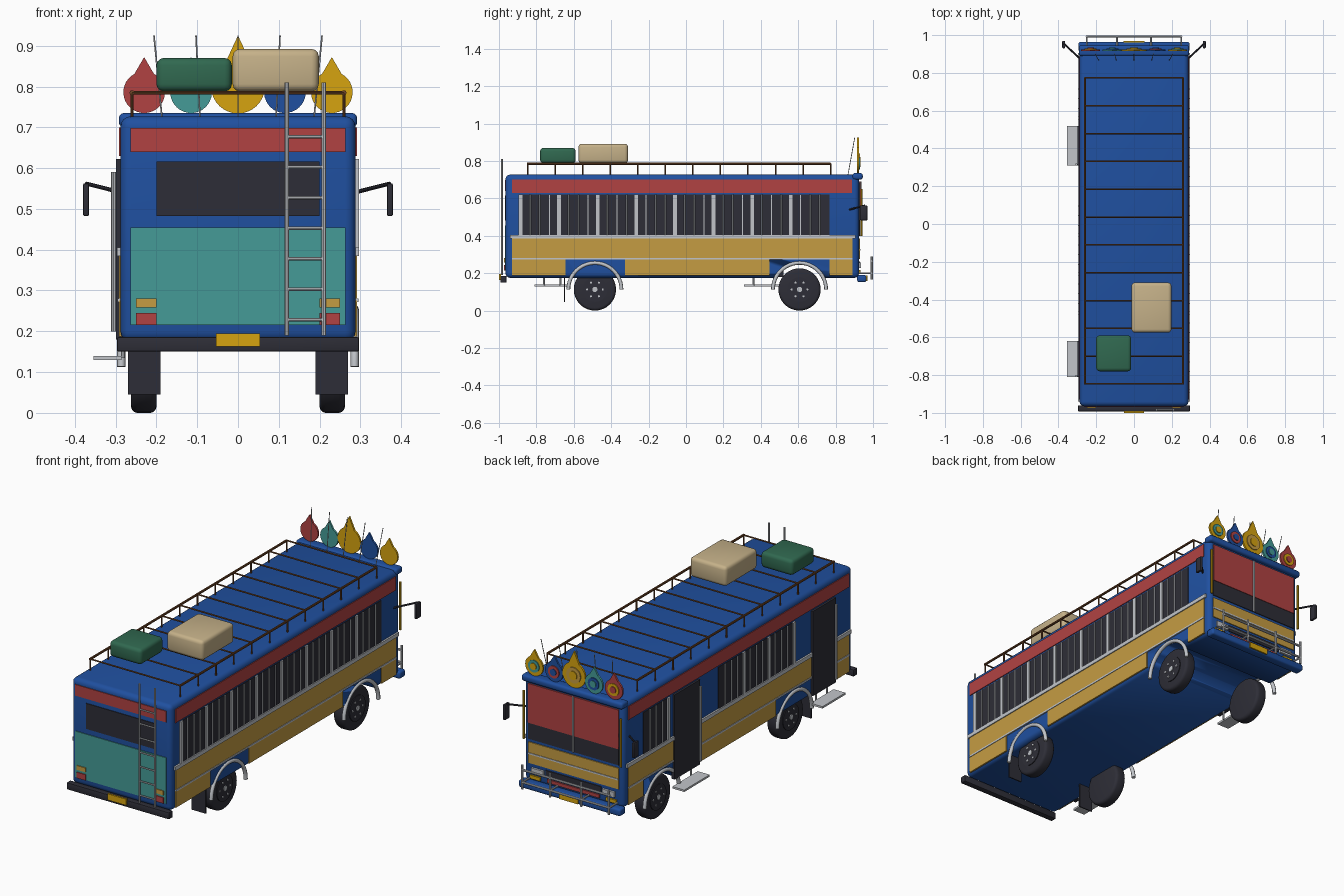
import bpy, bmesh, math
from mathutils import Vector

old = bpy.data.objects.get("Cube")
if old:
    bpy.data.objects.remove(old, do_unlink=True)


def material(name, rgb):
    m = bpy.data.materials.new(name)
    m.use_nodes = True
    m.diffuse_color = (*rgb, 1)
    m.node_tree.nodes["Principled BSDF"].inputs["Base Color"].default_value = (*rgb, 1)
    return m


blue = material("royal blue", (.014, .08, .35))
red = material("brick red", (.44, .055, .055))
teal = material("teal", (.06, .33, .31))
gold = material("gold yellow", (.67, .37, .005))
ochre = material("ochre", (.56, .335, .055))
steel = material("steel grey", (.54, .56, .59))
dark = material("charcoal", (.027, .027, .038))
brown = material("rack brown", (.16, .06, .02))
green = material("case green", (.03, .14, .08))
beige = material("case beige", (.56, .44, .25))


def finish(name, bm, mat, smooth=False):
    bmesh.ops.recalc_face_normals(bm, faces=bm.faces)
    mesh = bpy.data.meshes.new(name)
    bm.to_mesh(mesh)
    bm.free()
    mesh.materials.append(mat)
    ob = bpy.data.objects.new(name, mesh)
    bpy.context.collection.objects.link(ob)
    if smooth:
        bpy.ops.object.select_all(action='DESELECT')
        ob.select_set(True)
        bpy.context.view_layer.objects.active = ob
        bpy.ops.object.shade_smooth_by_angle(angle=math.radians(40))
    return ob


def box(name, mat, x, y, z, bevel=0, segments=3):
    """Box from three (low, high) ranges, optionally rounded."""
    bm = bmesh.new()
    bmesh.ops.create_cube(bm, size=1)
    for v in bm.verts:
        v.co = [sum(r) / 2 + c * abs(r[1] - r[0]) for r, c in zip((x, y, z), v.co)]
    if bevel:
        bmesh.ops.bevel(bm, geom=bm.edges[:], offset=bevel, segments=segments,
                        profile=.5, affect='EDGES')
    return finish(name, bm, mat, bevel > 0)


def rod(name, mat, a, b, r, sides=8, bevel=0):
    """Cylinder between two points."""
    a, b = Vector(a), Vector(b)
    bm = bmesh.new()
    bmesh.ops.create_cone(bm, cap_ends=True, segments=sides, radius1=r, radius2=r,
                          depth=(b - a).length)
    if bevel:
        rims = [e for e in bm.edges if abs(e.verts[0].co.z - e.verts[1].co.z) < 1e-5]
        bmesh.ops.bevel(bm, geom=rims, offset=bevel, segments=3, profile=.5, affect='EDGES')
    rot = (b - a).to_track_quat('Z', 'Y')
    for v in bm.verts:
        v.co = rot @ v.co + (a + b) / 2
    return finish(name, bm, mat, True)


def extrude_profile(name, mat, points, offset):
    bm = bmesh.new()
    face = bm.faces.new([bm.verts.new(p) for p in points])
    ext = bmesh.ops.extrude_face_region(bm, geom=[face])
    bmesh.ops.translate(bm, vec=offset,
                        verts=[g for g in ext["geom"] if isinstance(g, bmesh.types.BMVert)])
    return finish(name, bm, mat)


# Body shell with wheel tunnels cut across it
REAR, NOSE, SIDE = -.965, .925, .288
AXLES, WHEEL_Z = (-.487, .607), .113
body = box("body", blue, (-SIDE, SIDE), (REAR, NOSE), (.175, .727), .025, 4)
for y in AXLES:
    cutter = rod("tunnel_cutter", blue, (-.5, y, WHEEL_Z), (.5, y, WHEEL_Z), .138, 40)
    cutter.hide_render = True
    mod = body.modifiers.new("tunnel", 'BOOLEAN')
    mod.operation, mod.object, mod.solver = 'DIFFERENCE', cutter, 'EXACT'
    bpy.context.view_layer.objects.active = body
    bpy.ops.object.modifier_apply(modifier=mod.name)
    bpy.data.objects.remove(cutter, do_unlink=True)
box("front_visor", blue, (-.292, .292), (.89, .945), (.7, .735), .012)

# Side panels, windows, arches and wheels
DOORS = ((-.81, -.62), (.31, .52))
BAY, FIRST = .2065, -.885
for s, tag in ((1, "left"), (-1, "right")):
    def side(lo, hi):
        return sorted((s * lo, s * hi))

    box("roof_stripe_" + tag, red, side(.28, .292), (-.93, .888), (.63, .7))
    box("upper_panel_" + tag, ochre, side(.28, .292), (-.93, .89), (.28, .385))
    for y in ((-.93, -.645), (-.325, .447), (.767, .89)):
        box("lower_panel_" + tag, ochre, side(.28, .292), y, (.187, .275))
    box("belt_trim_" + tag, steel, side(.28, .297), (-.94, .905), (.385, .405))
    box("lower_trim_" + tag, steel, side(.28, .295), (-.93, .89), (.272, .281))
    for i in range(8):
        y0 = FIRST + i * BAY
        if s < 0 and any(y0 < d[1] and y0 + BAY > d[0] for d in DOORS):
            continue
        box("window_" + tag, dark, side(.28, .291), (y0, y0 + BAY), (.405, .622))
        box("window_pillar_" + tag, steel, side(.28, .297), (y0 - .01, y0 + .01), (.405, .622))
        for k in (1, 2, 3):
            y = y0 + k * BAY / 4
            rod("window_bar_" + tag, steel, (s * .294, y, .405), (s * .294, y, .62), .0035, 6)
    for y in AXLES:
        arch = bpy.data.curves.new("arch_path", 'CURVE')
        arch.dimensions, arch.bevel_depth, arch.bevel_resolution = '3D', .01, 2
        arch.use_fill_caps = True
        path = arch.splines.new('POLY')
        path.points.add(24)
        for k, p in enumerate(path.points):
            t = math.pi * k / 24
            p.co = (s * .286, y + .142 * math.cos(t), WHEEL_Z + .142 * math.sin(t), 1)
        ob = bpy.data.objects.new("wheel_arch_" + tag, arch)
        bpy.context.collection.objects.link(ob)
        arch.materials.append(steel)
        bpy.ops.object.select_all(action='DESELECT')
        ob.select_set(True)
        bpy.context.view_layer.objects.active = ob
        bpy.ops.object.convert(target='MESH')

        def axial(name, mat, x0, x1, r, dy=0, dz=0, n=32, b=0):
            rod(name + "_" + tag, mat, (s * x0, y + dy, WHEEL_Z + dz),
                (s * x1, y + dy, WHEEL_Z + dz), r, n, b)
        axial("tyre", dark, .2, .262, .113, b=.015)
        axial("rim", dark, .255, .266, .066)
        axial("hub", steel, .26, .27, .014, n=12)
        for k in range(6):
            t = math.tau * k / 6
            axial("wheel_nut", steel, .26, .27, .006, .042 * math.cos(t), .042 * math.sin(t), 6)
    box("mud_flap_" + tag, dark, side(.19, .27), (-.653, -.647), (.045, .18))
    # Mirrors, windscreen side rods, lamps
    rod("mirror_arm_" + tag, dark, (s * .285, .875, .54), (s * .372, .955, .562), .005)
    box("mirror_" + tag, dark, side(.365, .38), (.93, .97), (.482, .563), .005, 2)
    rod("gold_tassel_" + tag, gold, (s * .28, .938, .4), (s * .28, .938, .65), .006)
    box("rear_indicator_" + tag, ochre, side(.2, .25), (-.974, -.96), (.258, .28))
    box("rear_lamp_" + tag, red, side(.2, .25), (-.974, -.96), (.215, .245))
    box("headlamp_" + tag, steel, side(.17, .24), (.92, .936), (.228, .256))
    box("front_indicator_" + tag, gold, side(.19, .25), (.92, .934), (.198, .216))

# Doors with steps and grab poles
for lo, hi in DOORS:
    box("door", dark, (-.299, -.28), (lo, hi), (.18, .622))
    box("door_step", steel, (-.354, -.285), (lo, hi), (.13, .14))
    for y in (lo + .05, hi - .05):
        rod("step_bracket", steel, (-.282, y, .135), (-.282, y, .18), .005)
    rod("grab_pole", steel, (-.305, lo + .005, .2), (-.305, lo + .005, .59), .006)

# Rear face
box("rear_stripe", red, (-.263, .263), (-.969, -.95), (.64, .698))
box("rear_window", dark, (-.2, .2), (-.969, -.95), (.483, .616))
box("rear_panel", teal, (-.263, .263), (-.969, -.95), (.215, .455))
box("rear_bumper", dark, (-.296, .296), (-.992, -.96), (.15, .186), .004, 2)
box("rear_plate", gold, (-.054, .054), (-1, -.99), (.163, .195))
for x in (.12, .21):
    rod("ladder_rail", steel, (x, -.984, .19), (x, -.984, .81), .0055)
for k in range(7):
    z = .228 + k * .0748
    rod("ladder_rung", steel, (.12, -.984, z), (.21, -.984, z), .004)

# Windscreen face
box("windscreen", dark, (-.262, .262), (.91, .929), (.4, .685))
box("sun_shade", red, (-.262, .262), (.92, .932), (.485, .69))
rod("windscreen_divider", steel, (0, .932, .4), (0, .932, .69), .005)
box("nose_panel", ochre, (-.262, .262), (.91, .93), (.275, .385))
box("nose_trim", steel, (-.262, .262), (.91, .933), (.322, .33))
box("grille", dark, (-.16, .16), (.91, .93), (.228, .262))
box("grille_stripe", red, (-.15, .15), (.91, .931), (.2, .218))
box("front_bumper", blue, (-.294, .294), (.915, .964), (.152, .19), .01)
box("front_plate", gold, (-.055, .055), (.96, .97), (.157, .187))
for z in (.2, .265):
    rod("bull_bar_rail", steel, (-.255, .993, z), (.255, .993, z), .006)
for x in (-.25, -.09, .09, .25):
    rod("bull_bar_post", steel, (x, .993, .165), (x, .993, .29), .006)
    rod("bull_bar_mount", steel, (x, .92, .2), (x, .993, .2), .005)

# Roof rack and luggage
RACK, STEP = .785, .1473
for x in (-.26, .26):
    rod("rack_rail", brown, (x, -.85, RACK), (x, .772, RACK), .006)
for k in range(12):
    y = -.847 + k * STEP
    rod("rack_crossbar", brown, (-.26, y, RACK), (.26, y, RACK), .004)
    for x in (-.26, .26):
        rod("rack_post", brown, (x, y, .72), (x, y, RACK), .004)
box("green_case", green, (-.2, -.015), (-.78, -.59), (.788, .87), .018)
box("beige_case", beige, (-.013, .198), (-.575, -.31), (.788, .892), .018)


# Drop-shaped roof ornaments with rings, and thin whips
def ornament(x, z, r, tip, main, ring):
    start, sweep = math.radians(62), math.radians(360 - 56)
    pts = [(x, .915, tip)]
    for k in range(29):
        t = start - sweep * k / 28
        pts.append((x + r * math.cos(t), .915, z + r * math.sin(t)))
    extrude_profile("ornament_drop", main, pts, (0, .01, 0))
    rod("ornament_ring", ring, (x, .92, z), (x, .93, z), r * .62, 28)
    rod("ornament_centre", main, (x, .92, z), (x, .934, z), r * .34, 20)


for x, main, ring in ((-.23, red, gold), (-.115, teal, blue), (.115, blue, red), (.23, gold, teal)):
    ornament(x, .786, .051, .872, main, ring)
ornament(0, .8, .066, .925, gold, ochre)
for k in range(-2, 3):
    rod("whip", steel, (k * .093, .865, .72), (k * .103, .902, .925), .002, 6)
